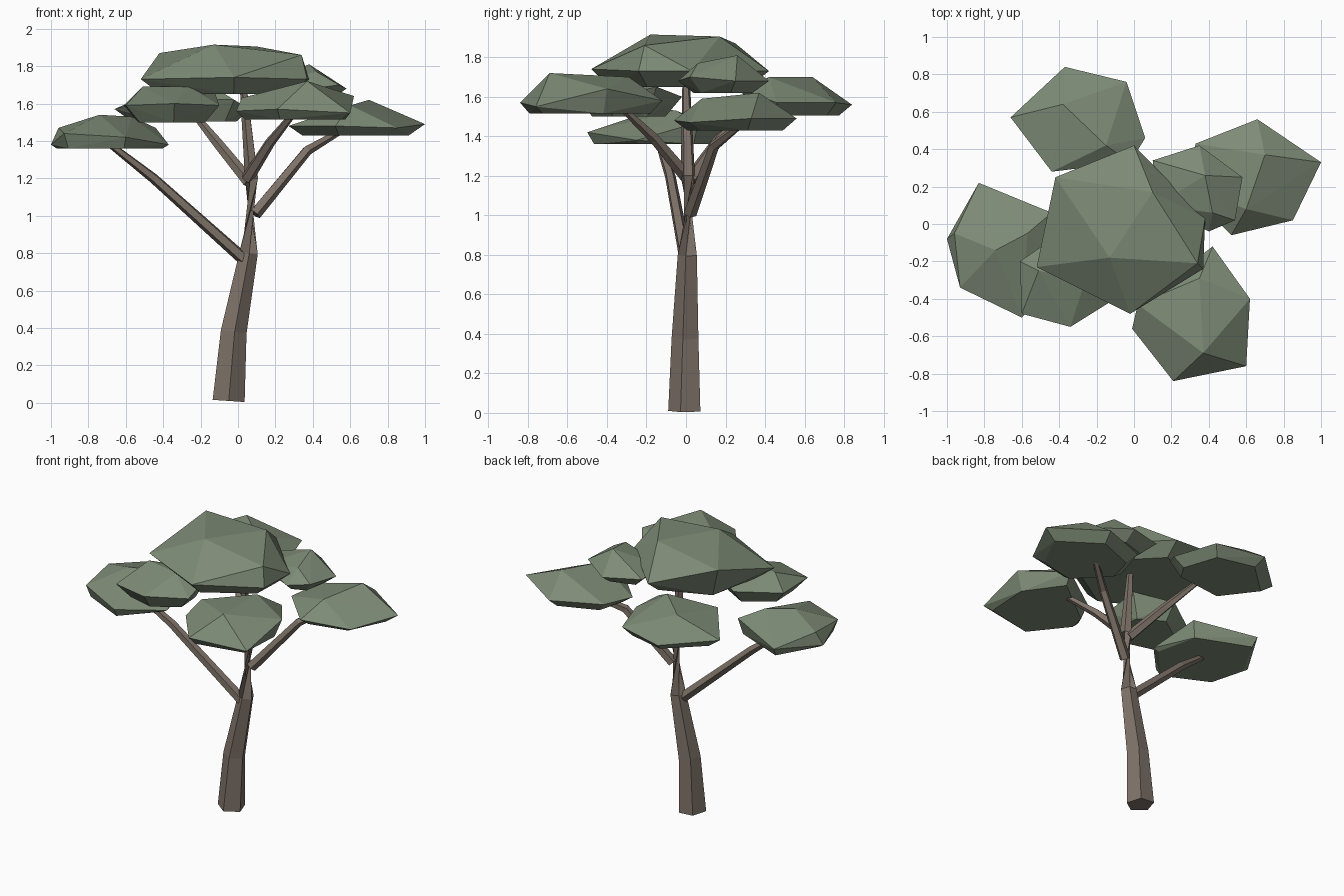
import bpy
import bmesh
from math import cos, sin, tau
from mathutils import Vector

default_cube = bpy.data.objects.get("Cube")
if default_cube:
    bpy.data.objects.remove(default_cube, do_unlink=True)


def make_material(name, red, green, blue):
    material = bpy.data.materials.new(name)
    material.use_nodes = True
    colour = (red, green, blue, 1)
    material.diffuse_color = colour
    shader = material.node_tree.nodes["Principled BSDF"]
    shader.inputs["Base Color"].default_value = colour
    shader.inputs["Roughness"].default_value = 0.9
    return material


bark = make_material("grey_brown_bark", 0.21, 0.17, 0.14)
foliage = make_material("muted_green_foliage", 0.21, 0.262, 0.185)


def add_object(name, bm, material):
    bmesh.ops.recalc_face_normals(bm, faces=bm.faces[:])
    mesh = bpy.data.meshes.new(name)
    bm.to_mesh(mesh)
    bm.free()
    mesh.materials.append(material)
    obj = bpy.data.objects.new(name, mesh)
    bpy.context.scene.collection.objects.link(obj)
    return obj


def limb(name, path, radii, sides=5):
    """Tapered faceted tube whose rings follow the direction of the path."""
    bm = bmesh.new()
    points = [Vector(p) for p in path]
    rings = []
    for i, (point, radius) in enumerate(zip(points, radii)):
        before = points[max(i - 1, 0)]
        after = points[min(i + 1, len(points) - 1)]
        turn = (after - before).to_track_quat('Z', 'Y')
        ring = []
        for k in range(sides):
            angle = tau * (k + 0.5) / sides
            offset = Vector((cos(angle), sin(angle), 0)) * radius
            ring.append(bm.verts.new(point + turn @ offset))
        rings.append(ring)
    for low, high in zip(rings, rings[1:]):
        for k in range(sides):
            n = (k + 1) % sides
            bm.faces.new((low[k], low[n], high[n], high[k]))
    bm.faces.new(rings[0])
    bm.faces.new(rings[-1])
    return add_object(name, bm, bark)


def canopy(name, rim, crown, floor, shrink=0.78):
    """Faceted leaf pad: hull of a rim, crown points and a smaller underside."""
    bm = bmesh.new()
    centre = sum((Vector(p) for p in rim), Vector()) / len(rim)
    for p in rim + crown:
        bm.verts.new(p)
    for p in rim:
        low = centre.lerp(Vector(p), shrink)
        low.z = floor
        bm.verts.new(low)
    hull = bmesh.ops.convex_hull(bm, input=bm.verts[:])
    spare = set(hull["geom_interior"]) | set(hull["geom_unused"])
    bmesh.ops.delete(bm, geom=[v for v in spare if isinstance(v, bmesh.types.BMVert)],
                     context='VERTS')
    return add_object(name, bm, foliage)


# Trunk leaning to its left, then straightening
limb("trunk",
     [(-0.05, 0, 0.01), (-0.025, 0, 0.38), (0.055, 0.01, 0.8),
      (0.075, 0.01, 1.2), (0.03, 0, 1.68)],
     [0.09, 0.073, 0.052, 0.038, 0.02])

# Branches reaching the outer leaf pads
branches = {
    "right_branch": [(0.03, 0, 0.77), (-0.45, -0.08, 1.2), (-0.72, -0.15, 1.41)],
    "left_branch": [(0.09, 0.02, 1.01), (0.37, 0.14, 1.35), (0.56, 0.28, 1.46)],
    "front_branch": [(0.05, 0, 1.2), (0.17, -0.16, 1.39), (0.3, -0.33, 1.55)],
    "back_branch": [(0.06, 0.02, 1.18), (-0.11, 0.17, 1.39), (-0.24, 0.34, 1.55)],
}
for name, path in branches.items():
    limb(name, path, [0.035, 0.028, 0.017])

# Leaf pads
canopy("top_canopy",
       [(-0.52, -0.23, 1.73), (-0.42, 0.25, 1.87), (0, 0.42, 1.73),
        (0.38, 0.03, 1.73), (0.37, -0.24, 1.73), (-0.02, -0.48, 1.74)],
       [(-0.13, -0.18, 1.915), (0.1, 0.17, 1.905), (0.34, -0.21, 1.86)],
       1.65)
canopy("right_canopy",
       [(-1, -0.08, 1.38), (-0.93, -0.34, 1.44), (-0.6, -0.5, 1.42),
        (-0.37, -0.25, 1.38), (-0.44, 0.06, 1.47), (-0.83, 0.22, 1.42)],
       [(-0.74, -0.14, 1.54), (-0.57, -0.05, 1.53), (-0.96, -0.05, 1.47)],
       1.36, 0.9)
canopy("front_right_canopy",
       [(-0.61, -0.2, 1.59), (-0.6, -0.48, 1.59), (-0.34, -0.55, 1.6),
        (-0.1, -0.4, 1.59), (-0.12, -0.15, 1.65), (-0.35, -0.02, 1.6)],
       [(-0.51, -0.25, 1.69), (-0.26, -0.3, 1.69)],
       1.5, 0.7)
canopy("front_left_canopy",
       [(0.42, -0.12, 1.58), (0.62, -0.4, 1.64), (0.6, -0.76, 1.55),
        (0.21, -0.84, 1.57), (-0.01, -0.56, 1.56), (0.02, -0.43, 1.63)],
       [(0.37, -0.69, 1.72), (0.35, -0.29, 1.7)],
       1.515, 0.85)
canopy("back_canopy",
       [(-0.66, 0.57, 1.57), (-0.37, 0.84, 1.56), (-0.04, 0.76, 1.57),
        (0.06, 0.46, 1.57), (-0.02, 0.33, 1.62), (-0.44, 0.28, 1.63)],
       [(-0.38, 0.64, 1.7), (-0.15, 0.42, 1.7)],
       1.505)
canopy("left_canopy",
       [(0.27, 0.2, 1.48), (0.33, 0.43, 1.5), (0.66, 0.56, 1.49),
        (1, 0.33, 1.49), (0.85, 0.02, 1.47), (0.52, -0.06, 1.48)],
       [(0.7, 0.37, 1.62), (0.6, 0.08, 1.59)],
       1.43)
canopy("upper_left_canopy",
       [(0.1, 0.34, 1.7), (0.35, 0.42, 1.68), (0.58, 0.25, 1.68),
        (0.54, 0.02, 1.7), (0.4, -0.04, 1.68), (0.12, 0.1, 1.7)],
       [(0.38, 0.26, 1.81), (0.42, 0.06, 1.77)],
       1.62, 0.65)
